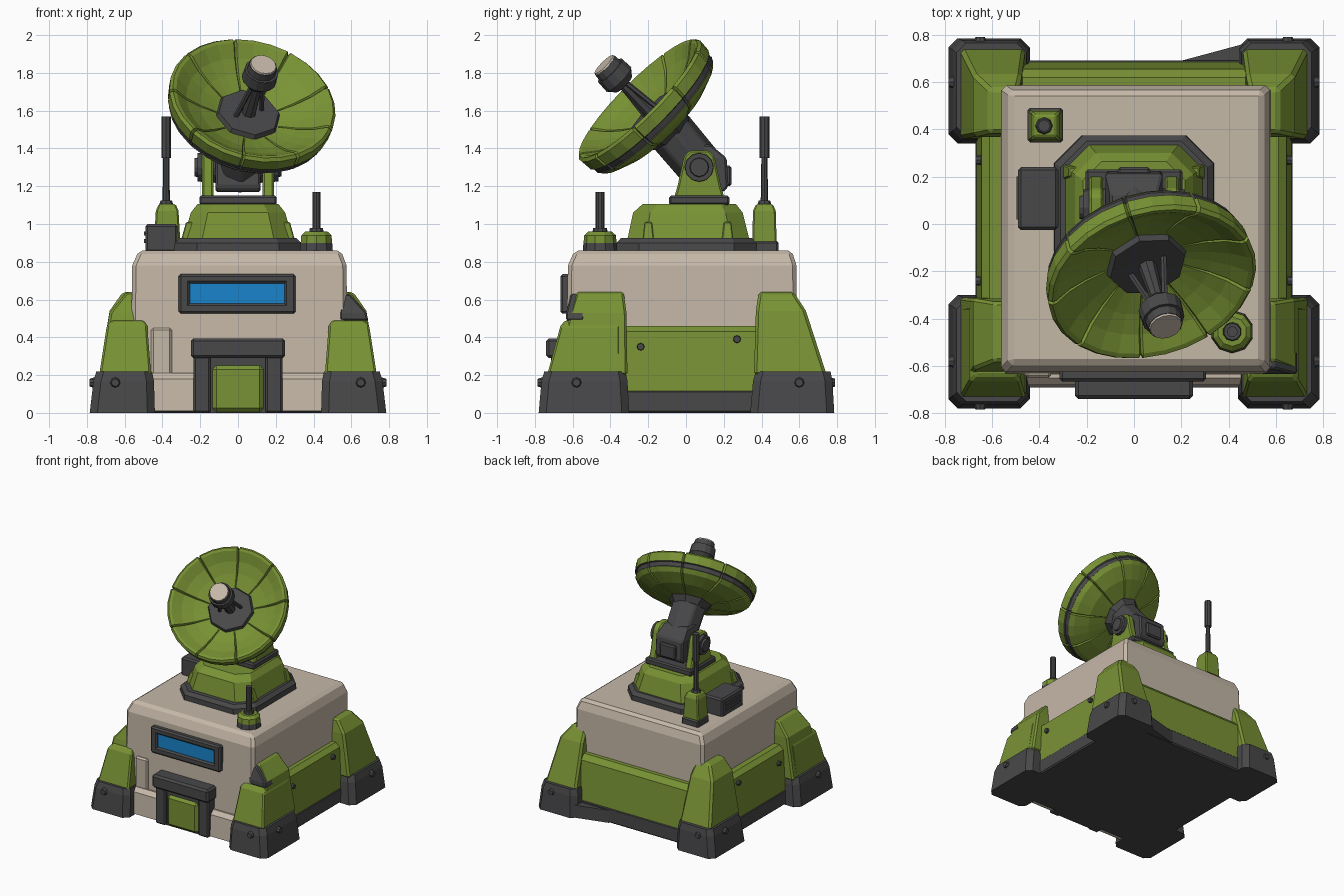
import bpy, bmesh, math
from mathutils import Vector, Matrix

if "Cube" in bpy.data.objects:
    bpy.data.objects.remove(bpy.data.objects["Cube"])


def material(name, rgb):
    m = bpy.data.materials.new(name)
    m.use_nodes = True
    m.diffuse_color = (*rgb, 1)
    m.node_tree.nodes["Principled BSDF"].inputs["Base Color"].default_value = (*rgb, 1)
    return m


GREEN = material("olive_green", (0.19, 0.29, 0.035))
BEIGE = material("warm_beige", (0.56, 0.48, 0.39))
DARK = material("dark_grey", (0.065, 0.065, 0.068))
BLUE = material("screen_blue", (0.01, 0.23, 0.6))


def finish(name, bm, mats, bevel=0.0):
    bmesh.ops.recalc_face_normals(bm, faces=bm.faces)
    mesh = bpy.data.meshes.new(name)
    bm.to_mesh(mesh)
    bm.free()
    for m in mats:
        mesh.materials.append(m)
    ob = bpy.data.objects.new(name, mesh)
    bpy.context.collection.objects.link(ob)
    if bevel:
        mod = ob.modifiers.new("Bevel", "BEVEL")
        mod.width, mod.segments, mod.limit_method = bevel, 1, "ANGLE"
    return ob


def ring(z, x0, x1, y0, y1, cut=0):
    """Rectangle at height z, with optional cut corners."""
    if not cut:
        return [(x0, y0, z), (x1, y0, z), (x1, y1, z), (x0, y1, z)]
    c = cut
    return [(x0 + c, y0, z), (x1 - c, y0, z), (x1, y0 + c, z), (x1, y1 - c, z),
            (x1 - c, y1, z), (x0 + c, y1, z), (x0, y1 - c, z), (x0, y0 + c, z)]


def loft(name, mat, rings, bevel=0.0, flip=False):
    """Closed solid through stacked rings; flip mirrors it across x."""
    bm = bmesh.new()
    s = -1 if flip else 1
    loops = [[bm.verts.new((s * x, y, z)) for x, y, z in r] for r in rings]
    n = len(loops[0])
    for a, b in zip(loops, loops[1:]):
        for i in range(n):
            bm.faces.new((a[i], a[(i + 1) % n], b[(i + 1) % n], b[i]))
    bm.faces.new(loops[0])
    bm.faces.new(loops[-1])
    return finish(name, bm, [mat], bevel)


def box(name, mat, x0, x1, y0, y1, z0, z1, bevel=0.01):
    return loft(name, mat, [ring(z0, x0, x1, y0, y1), ring(z1, x0, x1, y0, y1)], bevel)


def rod(name, mat, a, b, r, r2=None, sides=10, bevel=0.0):
    a, b = Vector(a), Vector(b)
    d = b - a
    bm = bmesh.new()
    bmesh.ops.create_cone(bm, cap_ends=True, segments=sides, radius1=r,
                          radius2=r if r2 is None else r2, depth=d.length)
    bm.transform(Matrix.Translation((a + b) / 2) @ d.to_track_quat("Z", "Y").to_matrix().to_4x4())
    return finish(name, bm, [mat], bevel)


# Hull and body
box("hull_base", DARK, -0.67, 0.67, -0.66, 0.69, 0, 0.12)
loft("body", BEIGE, [ring(0.05, -0.57, 0.58, -0.64, 0.59), ring(0.78, -0.56, 0.575, -0.625, 0.585),
                     ring(0.86, -0.525, 0.545, -0.59, 0.56)], 0.02)
loft("front_ledge", BEIGE, [ring(0.01, -0.46, 0.46, -0.69, -0.6), ring(0.18, -0.46, 0.46, -0.68, -0.6),
                            ring(0.21, -0.46, 0.46, -0.65, -0.6)])
box("front_panel", BEIGE, -0.46, -0.35, -0.65, -0.6, 0.2, 0.45, 0.012)
loft("back_ramp", DARK, [[(0.2, 0.69, z), (0.46, 0.69, z), (0.46, 0.76, z)] for z in (0, 0.1)])
loft("back_skirt", GREEN, [ring(0.11, -0.5, 0.5, 0.5, 0.685), ring(0.42, -0.5, 0.5, 0.5, 0.655),
                           ring(0.46, -0.5, 0.5, 0.5, 0.62)])

# Side skirts and corner legs
for side, flip in (("left", False), ("right", True)):
    s = -1 if flip else 1
    loft(side + "_skirt", GREEN, [ring(0.11, 0.5, 0.665, -0.35, 0.4), ring(0.43, 0.5, 0.645, -0.35, 0.4),
                                  ring(0.46, 0.5, 0.61, -0.35, 0.4)], 0, flip)
    for y, z in ((-0.24, 0.35), (0.27, 0.39)):
        rod(side + "_skirt_bolt", DARK, (s * 0.62, y, z), (s * 0.67, y, z), 0.024, 0.018, 8)
    for end, y0, y1 in (("front", -0.78, -0.3), ("back", 0.34, 0.785)):
        loft(f"{end}_{side}_foot", DARK, [ring(0, 0.44, 0.785, y0, y1, 0.04),
                                          ring(0.17, 0.445, 0.765, y0 + 0.015, y1 - 0.01, 0.04),
                                          ring(0.22, 0.455, 0.75, y0 + 0.03, y1 - 0.02, 0.04)], 0, flip)
        yc, ye = (-0.58, -0.75) if end == "front" else (0.6, 0.755)
        rod(f"{end}_{side}_side_bolt", DARK, (s * 0.75, yc, 0.16), (s * 0.785, yc, 0.16), 0.032, 0.02, 8)
        rod(f"{end}_{side}_end_bolt", DARK, (s * 0.65, ye, 0.16),
            (s * 0.65, ye + math.copysign(0.035, ye), 0.16), 0.032, 0.02, 8)
    loft(f"front_{side}_low_leg", GREEN, [ring(0.2, 0.46, 0.735, -0.735, -0.35),
                                          ring(0.46, 0.48, 0.695, -0.665, -0.35),
                                          ring(0.49, 0.5, 0.67, -0.64, -0.35)], 0.01, flip)
    loft(f"front_{side}_high_leg", GREEN, [ring(0.2, 0.5, 0.735, -0.69, -0.31),
                                           ring(0.53, 0.52, 0.68, -0.615, -0.315),
                                           ring(0.64, 0.53, 0.59, -0.58, -0.33)], 0.012, flip)
    loft(f"back_{side}_leg", GREEN, [ring(0.2, 0.46, 0.735, 0.36, 0.745),
                                     ring(0.54, 0.475, 0.68, 0.37, 0.635),
                                     ring(0.64, 0.49, 0.61, 0.385, 0.57)], 0.015, flip)
loft("corner_vent", DARK, [ring(0.49, 0.54, 0.69, -0.635, -0.54), ring(0.53, 0.54, 0.68, -0.635, -0.54),
                           ring(0.63, 0.54, 0.59, -0.61, -0.54)], 0.008)

# Front screen: four frame bars around a blue panel
box("screen_panel", BLUE, -0.27, 0.26, -0.65, -0.6, 0.57, 0.7, 0)
for name, x0, x1, z0, z1 in (("top", -0.315, 0.305, 0.685, 0.735), ("bottom", -0.315, 0.305, 0.525, 0.58),
                             ("right", -0.315, -0.255, 0.55, 0.71), ("left", 0.245, 0.305, 0.55, 0.71)):
    box(f"screen_frame_{name}", DARK, x0, x1, -0.665, -0.6, z0, z1, 0.012)

# Front door
box("door_recess", DARK, -0.2, 0.2, -0.695, -0.6, 0, 0.3, 0)
for s in (-1, 1):
    box("door_post", DARK, s * 0.19 - 0.045, s * 0.19 + 0.045, -0.715, -0.6, 0, 0.3)
box("door_lintel", DARK, -0.25, 0.25, -0.74, -0.6, 0.29, 0.395, 0.015)
box("door", GREEN, -0.135, 0.135, -0.715, -0.6, 0.005, 0.25, 0.02)

# Turret base
loft("turret_plinth", DARK, [ring(0.85, -0.34, 0.34, -0.37, 0.375, 0.12),
                             ring(0.9, -0.335, 0.335, -0.37, 0.375, 0.12),
                             ring(0.925, -0.31, 0.31, -0.345, 0.35, 0.11)])
loft("turret_base", GREEN, [ring(0.92, -0.29, 0.29, -0.31, 0.335, 0.1),
                            ring(1.06, -0.25, 0.25, -0.28, 0.3, 0.09),
                            ring(1.105, -0.215, 0.215, -0.23, 0.265, 0.08)])
for s in (-1, 1):
    for y in (-0.2, 0.22):
        loft("turret_rib", GREEN, [ring(0.92, 0.22, 0.3, y - 0.03, y + 0.03),
                                   ring(1.01, 0.2, 0.275, y - 0.02, y + 0.02)], 0.005, s < 0)
box("turret_plate", DARK, -0.205, 0.205, -0.09, 0.23, 1.1, 1.15)

# Yoke arms and pivots
for s in (-1, 1):
    outline = [(-0.075, 1.1), (0.215, 1.1), (0.185, 1.2), (0.15, 1.36), (0.12, 1.39), (0.02, 1.39),
               (-0.01, 1.36), (-0.045, 1.2)]
    loft("yoke_arm", GREEN, [[(s * x, y, z) for y, z in outline] for x in (0.13, 0.19)], 0.01)
    rod("pivot_rim", DARK, (s * 0.12, 0.07, 1.3), (s * 0.215, 0.07, 1.3), 0.082, 0.075, 12)
    rod("pivot_cap", DARK, (s * 0.2, 0.07, 1.3), (s * 0.23, 0.07, 1.3), 0.055, 0.048, 12)

# Dish frame: local z is the pointing axis
AXIS = Vector((0.21, -0.69, 0.69)).normalized()
CENTRE = Vector((0.065, -0.205, 1.615))
FRAME = Matrix.Translation(CENTRE) @ AXIS.to_track_quat("Z", "Y").to_matrix().to_4x4()


def along(h, r=0.0, angle=0.0):
    return FRAME @ Vector((r * math.cos(angle), r * math.sin(angle), h))


# Dish shell: lathed profile with grooves between the panels
profile = [(0.0, -0.07), (0.17, -0.06), (0.27, -0.025), (0.35, 0.015), (0.415, 0.065), (0.435, 0.07),
           (0.45, 0.055), (0.445, -0.01), (0.435, -0.015), (0.428, -0.045), (0.432, -0.05),
           (0.405, -0.08), (0.3, -0.125), (0.16, -0.15), (0.0, -0.15)]
PANELS = 9
steps = [(p + f) * math.tau / PANELS + 0.2 for p in range(PANELS) for f in (0, 0.03, 0.35, 0.65, 0.97)]
bm = bmesh.new()
columns = []
for i, a in enumerate(steps):
    col = []
    for k, (r, h) in enumerate(profile):
        g = 0.014 if i % 5 == 0 and 1 < k < 13 else 0
        dr = -g if 5 <= k <= 10 else 0
        dh = -g if k < 7 else (g if k > 10 else 0)
        col.append(bm.verts.new(((r + dr) * math.cos(a), (r + dr) * math.sin(a), h + dh)))
    columns.append(col)
for i, col in enumerate(columns):
    nxt = columns[(i + 1) % len(columns)]
    for k in range(len(profile) - 1):
        f = bm.faces.new((col[k], nxt[k], nxt[k + 1], col[k + 1]))
        f.material_index = 1 if k in (7, 8, 9) else 0
bmesh.ops.remove_doubles(bm, verts=bm.verts, dist=0.0001)
bm.transform(FRAME)
finish("dish", bm, [GREEN, DARK])

# Dish hub, feed horn and its struts
rod("dish_hub", DARK, along(-0.08), along(-0.035), 0.185, 0.165, 8)
rod("feed_mast", DARK, along(-0.05), along(0.22), 0.04, 0.026, 8)
for k in range(2):
    a = math.pi * k + 0.3
    rod("feed_strut", DARK, along(-0.04, 0.08, a), along(0.21, 0.025, a), 0.014, sides=6)
rod("feed_horn_collar", DARK, along(0.18), along(0.22), 0.06, 0.092, 14)
rod("feed_horn", DARK, along(0.22), along(0.285), 0.094, 0.09, 14)
rod("feed_horn_neck", DARK, along(0.285), along(0.325), 0.078, 0.074, 14)
rod("feed_horn_tip", BEIGE, along(0.32), along(0.333), 0.074, 0.068, 14)

# Neck from the pivot to the dish, with a rear counterweight
rod("dish_collar", DARK, along(-0.2), along(-0.14), 0.12, 0.17, 8)
rod("neck", DARK, (0, 0.13, 1.24), along(-0.17), 0.125, 0.13, 8, 0.01)
loft("counterweight", DARK, [ring(1.17, -0.12, 0.12, 0.0, 0.2), ring(1.2, -0.12, 0.12, -0.02, 0.225),
                             ring(1.35, -0.12, 0.12, 0.0, 0.215), ring(1.42, -0.1, 0.1, 0.0, 0.13)], 0.01)
box("counterweight_panel", DARK, -0.07, 0.07, 0.2, 0.24, 1.2, 1.31)

# Tall rear antenna
box("rear_antenna_foot", DARK, -0.45, -0.3, 0.345, 0.49, 0.85, 0.91)
loft("rear_antenna_base", GREEN, [ring(0.9, -0.445, -0.305, 0.35, 0.48), ring(1.07, -0.435, -0.315, 0.355, 0.475),
                                  ring(1.105, -0.42, -0.33, 0.37, 0.46)], 0.008)
rod("rear_antenna_rod", DARK, (-0.38, 0.415, 1.09), (-0.38, 0.415, 1.36), 0.02, 0.016, 8)
rod("rear_antenna_socket", DARK, (-0.38, 0.415, 1.1), (-0.38, 0.415, 1.125), 0.038, 0.03, 8)
rod("rear_antenna_tip", DARK, (-0.38, 0.415, 1.35), (-0.38, 0.415, 1.57), 0.026, sides=8)

# Short front antenna, stacked from cylinders
for name, mat, z0, z1, r, r2 in (("foot", DARK, 0.85, 0.9, 0.092, 0.088), ("base", GREEN, 0.895, 0.94, 0.088, 0.084),
                                 ("cap", GREEN, 0.94, 0.96, 0.084, 0.062), ("socket", DARK, 0.95, 0.98, 0.042, 0.036),
                                 ("rod", DARK, 0.97, 1.17, 0.023, 0.023)):
    rod("front_antenna_" + name, mat, (0.415, -0.455, z0), (0.415, -0.455, z1), r, r2, 10)

# Roof equipment box
box("roof_box", DARK, -0.49, -0.32, -0.025, 0.24, 0.85, 1.0, 0.012)
for z in (0.9, 0.94):
    box("roof_box_slat", DARK, -0.497, -0.48, 0.02, 0.2, z, z + 0.02, 0)
